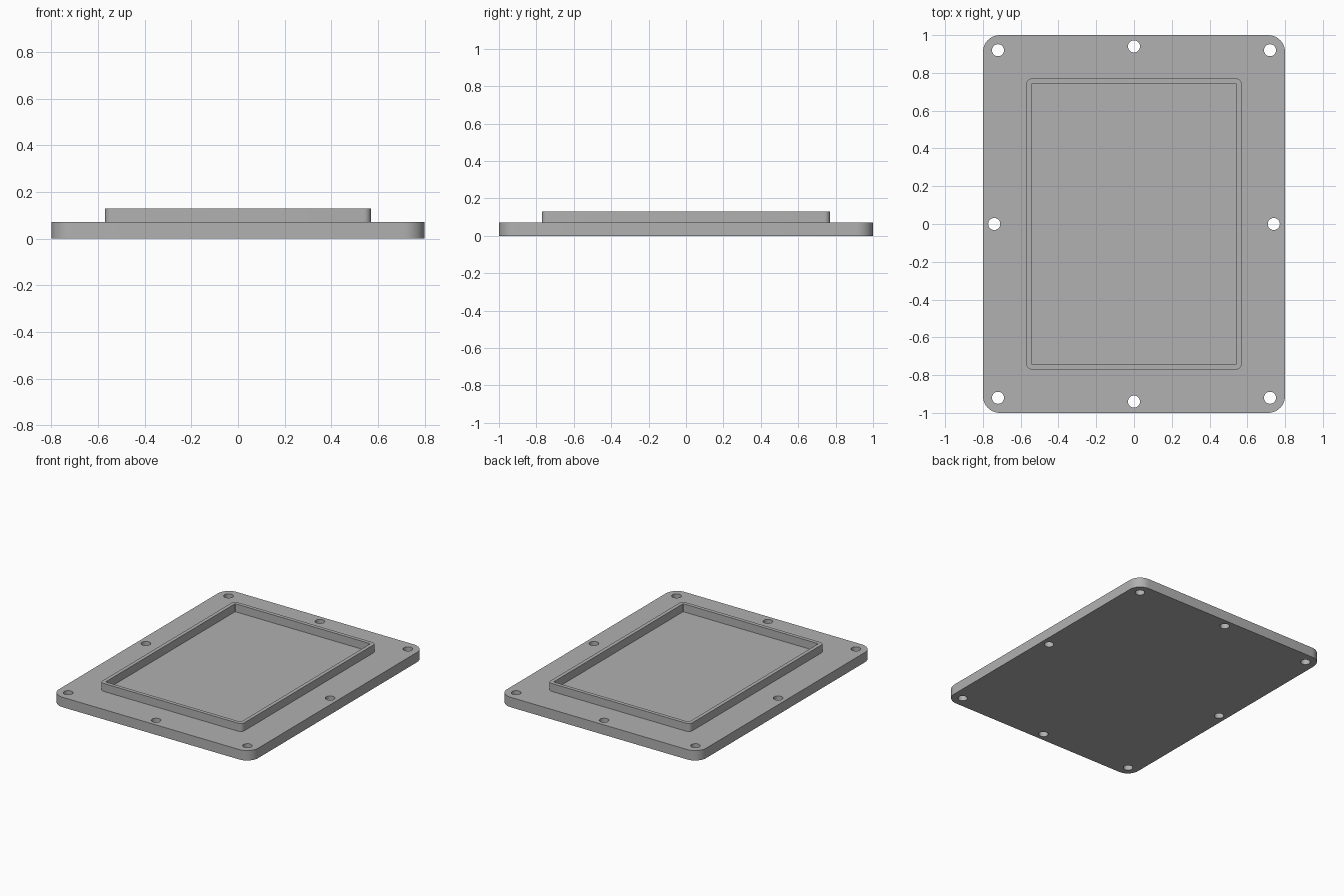
import bpy
import bmesh
from math import cos, sin, pi, radians
from mathutils import Matrix

cube = bpy.data.objects.get("Cube")
if cube:
    bpy.data.objects.remove(cube, do_unlink=True)

PLATE_TOP, RIM_TOP = 0.072, 0.13

grey = bpy.data.materials.new("plain grey")
grey.use_nodes = True
grey.diffuse_color = (0.44, 0.44, 0.44, 1)
grey.node_tree.nodes["Principled BSDF"].inputs["Base Color"].default_value = grey.diffuse_color


def rounded_rect(hx, hy, r, steps=10):
    """Outline of a rounded rectangle, counter-clockwise."""
    points = []
    for corner, (sx, sy) in enumerate([(1, 1), (-1, 1), (-1, -1), (1, -1)]):
        for i in range(steps + 1):
            a = (corner + i / steps) * pi / 2
            points.append((sx * (hx - r) + r * cos(a), sy * (hy - r) + r * sin(a)))
    return points


def ring(bm, outline, z):
    return [bm.verts.new((x, y, z)) for x, y in outline]


def bridge(bm, a, b):
    for i in range(len(a)):
        j = (i + 1) % len(a)
        bm.faces.new((a[i], a[j], b[j], b[i]))


def make_object(name, bm):
    bmesh.ops.recalc_face_normals(bm, faces=bm.faces)
    mesh = bpy.data.meshes.new(name)
    bm.to_mesh(mesh)
    bm.free()
    mesh.materials.append(grey)
    obj = bpy.data.objects.new(name, mesh)
    bpy.context.collection.objects.link(obj)
    return obj


def select_only(obj):
    bpy.ops.object.select_all(action='DESELECT')
    obj.select_set(True)
    bpy.context.view_layer.objects.active = obj


# Base plate with rounded corners
bm = bmesh.new()
outline = rounded_rect(0.8, 1.0, 0.09)
bottom, top = ring(bm, outline, 0), ring(bm, outline, PLATE_TOP)
bridge(bm, bottom, top)
bm.faces.new(bottom[::-1])
bm.faces.new(top)
plate = make_object("base_plate", bm)

# Screw holes: four corners and the middle of each side
holes = [(sx * 0.72, sy * 0.92) for sx in (-1, 1) for sy in (-1, 1)]
holes += [(0, -0.94), (0, 0.94), (-0.74, 0), (0.74, 0)]
bm = bmesh.new()
for x, y in holes:
    bmesh.ops.create_cone(bm, cap_ends=True, segments=32, radius1=0.032, radius2=0.032,
                          depth=0.4, matrix=Matrix.Translation((x, y, PLATE_TOP / 2)))
cutter = make_object("screw_hole_cutter", bm)
cutter.hide_render = True
cut = plate.modifiers.new("screw_holes", 'BOOLEAN')
cut.operation, cut.solver, cut.object = 'DIFFERENCE', 'EXACT', cutter
select_only(plate)
bpy.ops.object.modifier_apply(modifier=cut.name)
bpy.data.objects.remove(cutter, do_unlink=True)

# Raised rim around the recessed panel
bm = bmesh.new()
outer, inner = rounded_rect(0.57, 0.77, 0.03), rounded_rect(0.543, 0.743, 0.005)
loops = [ring(bm, outer, PLATE_TOP), ring(bm, outer, RIM_TOP),
         ring(bm, inner, RIM_TOP), ring(bm, inner, PLATE_TOP)]
for a, b in zip(loops, loops[1:]):
    bridge(bm, a, b)
rim = make_object("raised_rim", bm)

for obj in (plate, rim):
    select_only(obj)
    bpy.ops.object.shade_smooth_by_angle(angle=radians(30))
